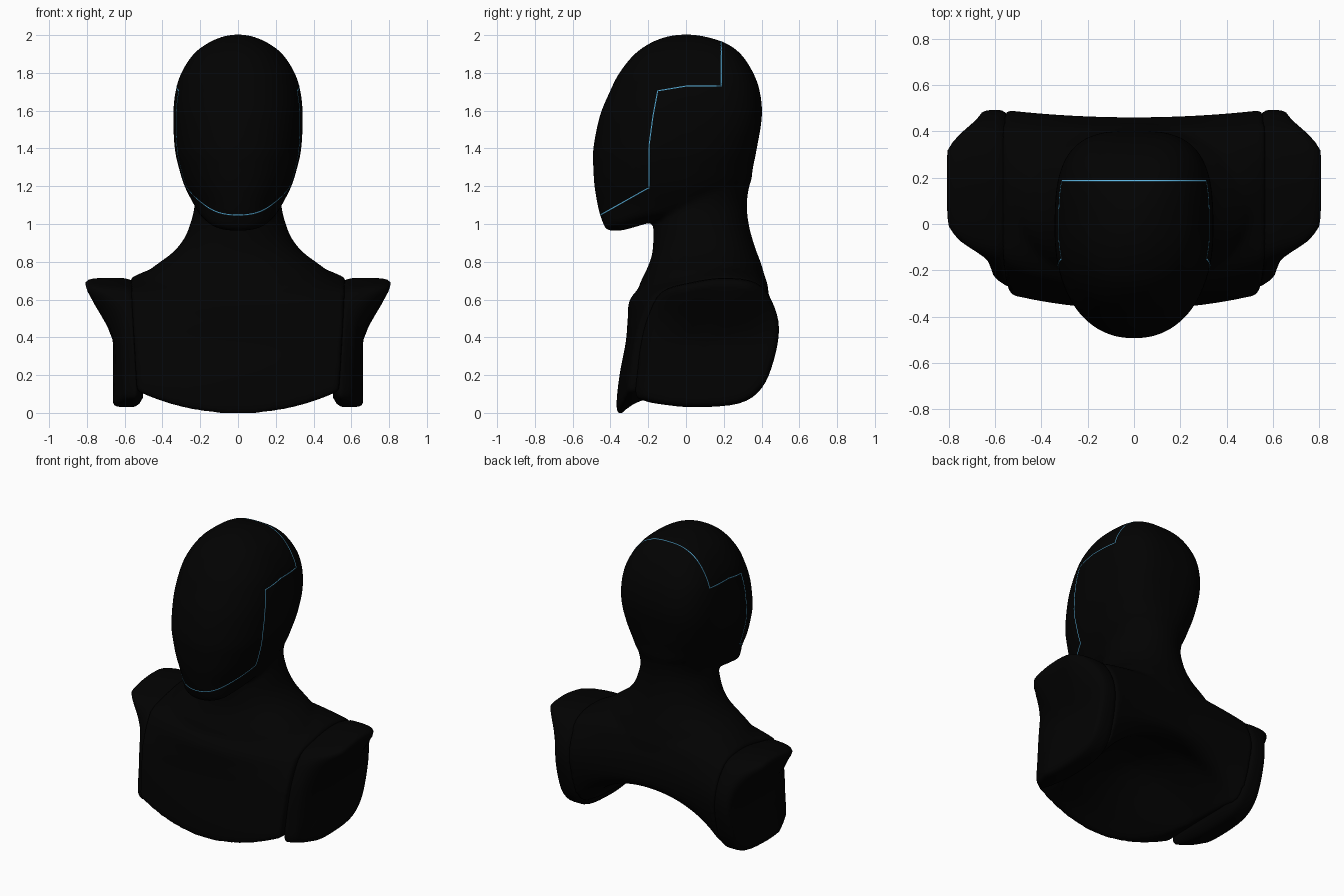
import bpy, bmesh, math
from mathutils import Vector
from mathutils.bvhtree import BVHTree

if "Cube" in bpy.data.objects:
    bpy.data.objects.remove(bpy.data.objects["Cube"])


def material(name, rgb):
    m = bpy.data.materials.new(name)
    m.diffuse_color = (*rgb, 1)
    m.use_nodes = True
    m.node_tree.nodes["Principled BSDF"].inputs["Base Color"].default_value = m.diffuse_color
    return m


BLACK = material("matte_black", (0.0006, 0.0006, 0.0006))
BLUE = material("seam_blue", (0.12, 0.52, 0.85))


def spline(keys, n, closed=False):
    """Catmull-Rom resampling of a short list of keys, n steps per span."""
    k, out = len(keys), []
    for i in range(k if closed else k - 1):
        ids = [i - 1, i, i + 1, i + 2]
        ids = [j % k if closed else min(max(j, 0), k - 1) for j in ids]
        a, b, c, d = (Vector(keys[j]) for j in ids)
        for s in range(n):
            t = s / n
            out.append(0.5 * (2 * b + (c - a) * t + (2 * a - 5 * b + 4 * c - d) * t * t
                              + (3 * b - a - 3 * c + d) * t ** 3))
    if not closed:
        out.append(Vector(keys[-1]))
    return out


def loft(bm, rings):
    """Skin a row of closed rings and cap both ends."""
    rows = [[bm.verts.new(p) for p in r] for r in rings]
    n = len(rows[0])
    for a, b in zip(rows, rows[1:]):
        for i in range(n):
            bm.faces.new((a[i], a[(i + 1) % n], b[(i + 1) % n], b[i]))
    bm.faces.new(rows[0][::-1])
    bm.faces.new(rows[-1])


def finish(bm, name, mat):
    bmesh.ops.recalc_face_normals(bm, faces=bm.faces)
    for f in bm.faces:
        f.smooth = True
    me = bpy.data.meshes.new(name)
    bm.to_mesh(me)
    bm.free()
    me.materials.append(mat)
    ob = bpy.data.objects.new(name, me)
    bpy.context.collection.objects.link(ob)
    return ob


def clamp(v):
    return min(max(v, 0), 1)


def oval(z, front, back, w, pf, pb, n=64):
    """Horizontal superellipse ring with separate front and back roundness."""
    pts = []
    for i in range(n):
        a = 2 * math.pi * i / n
        c, s = math.cos(a), math.sin(a)
        e = 2 / (pb if s > 0 else pf)
        x = w * math.copysign(abs(c) ** e, c)
        y = (front + back) / 2 + (back - front) / 2 * math.copysign(abs(s) ** e, s)
        pts.append((x, y, z))
    return pts


# Head: height, front, back, half width
HEAD = [(.964, -.40, -.35, .03), (.973, -.424, -.31, .09), (.99, -.434, -.25, .135),
        (1.012, -.442, -.17, .165), (1.05, -.456, .05, .202), (1.1, -.468, .25, .232),
        (1.2, -.485, .335, .283),
        (1.3, -.491, .355, .314), (1.4, -.491, .375, .335), (1.57, -.457, .402, .343),
        (1.7, -.404, .391, .331), (1.8, -.353, .356, .300), (1.9, -.272, .29, .235),
        (1.96, -.185, .205, .155), (1.992, -.1, .1, .08), (2.003, -.03, .03, .02)]

# Side outlines (y, z): chest at the middle, and at the shoulder joint
MIDDLE = [(-.368, .03), (-.352, .2), (-.318, .38), (-.308, .5), (-.285, .62), (-.1, .78),
          (.1, .85), (.37, .75), (.44, .62), (.46, .5), (.445, .39), (.36, .355),
          (.2, .40), (-.05, .36), (-.25, .12), (-.34, -.005)]
JOINT = [(-.305, .10), (-.295, .22), (-.275, .36), (-.235, .5), (-.15, .64), (.02, .69),
         (.2, .715), (.37, .69), (.455, .59), (.492, .45), (.465, .28), (.4, .13),
         (.28, .05), (.05, .03), (-.15, .045), (-.26, .065)]
middle, joint = spline(MIDDLE, 4, True), spline(JOINT, 4, True)


def joint_x(z):
    return .53 + .055 * z


# Torso, neck and head, fused into one smooth skin
NECK = [(.5, -.26, .44, .5), (.66, -.25, .435, .54), (.73, -.222, .415, .50),
        (.79, -.195, .398, .425), (.85, -.178, .375, .345), (.92, -.173, .352, .287),
        (1.0, -.173, .332, .253), (1.1, -.17, .322, .23), (1.2, -.15, .334, .243),
        (1.3, -.12, .352, .27), (1.4, -.1, .36, .28)]
bm = bmesh.new()
rings = []
for i in range(-24, 25):
    s = i / 24
    ring = []
    for m, j in zip(middle, joint):
        p = m.lerp(j, s * s)
        ring.append((s * joint_x(p.y), p.x, max(p.y, .122 * s * s - .006)))
    rings.append(ring)
loft(bm, rings)
loft(bm, [oval(*k, 2.1, 2.1) for k in spline(NECK, 4)])
loft(bm, [oval(*k, 2.2, 2.1 + .95 * clamp((k[0] - 1.15) / .35)) for k in spline(HEAD, 4)])
body = finish(bm, "bust_body", BLACK)
mod = body.modifiers.new("fuse", 'REMESH')
mod.mode = 'VOXEL'
mod.voxel_size = 0.012
mod.use_smooth_shade = True
mod = body.modifiers.new("relax", 'SMOOTH')
mod.factor = 0.5
mod.iterations = 14

# Visor seam: a closed line cast onto the head surface
tree = BVHTree.FromObject(body, bpy.context.evaluated_depsgraph_get())


def cast(origin, direction):
    """Outer surface along a ray, sunk a little so only a sliver shows."""
    d = Vector(direction).normalized()
    hit, normal, _, _ = tree.ray_cast(Vector(origin) + d * 2, -d)
    return hit - normal * .003 if hit else None


SIDE = [(-.195, 1.19), (-.195, 1.42), (-.175, 1.57), (-.15, 1.705), (0, 1.73), (.18, 1.73)]
side = []
for (y0, z0), (y1, z1) in zip(SIDE, SIDE[1:]):
    side += [(y0 + (y1 - y0) * i / 12, z0 + (z1 - z0) * i / 12) for i in range(12)]
arc = [math.pi * i / 90 for i in range(91)]
seam = [cast((0, y, z), (1, 0, 0)) for y, z in side]
seam += [cast((0, .187, 1.73), (math.cos(a), 0, math.sin(a))) for a in arc]
seam += [cast((0, y, z), (-1, 0, 0)) for y, z in reversed(side)]
seam += [cast((0, -.2, 1.19), (-math.cos(a), -.87 * math.sin(a), -.49 * math.sin(a)))
         for a in arc[1:-1]]
seam = [p for p in seam if p]
cu = bpy.data.curves.new("visor_seam", 'CURVE')
cu.dimensions = '3D'
cu.bevel_depth = 0.0048
cu.bevel_resolution = 2
sp = cu.splines.new('POLY')
sp.points.add(len(seam) - 1)
for p, co in zip(sp.points, seam):
    p.co = (*co, 1)
sp.use_cyclic_u = True
cu.materials.append(BLUE)
bpy.context.collection.objects.link(bpy.data.objects.new("visor_seam", cu))


# Arm stubs: rim flares at the top middle, rounded edges, flat end
def end_x(y, z):
    t = clamp((z - .35) / .33)
    window = 1 - clamp(-y / .22) ** 1.4 - clamp((y - .31) / .18) ** 1.3
    flare = .145 * t * t * (3 - 2 * t) ** .8 * max(window, 0)
    return .662 + flare - .05 * clamp((-y - .1) / .18)


CENTRE = Vector((.1, .37))
# fraction of the way from joint to end, outline scale
STEPS = [(-.25, .85), (-.08, .945), (.05, .98), (.15, .995), (.3, 1.0), (.6, 1.0),
         (.82, .99), (.94, .97), (1.0, .93), (1.0, .85), (.99, .6), (.98, .3), (.98, .05)]
for side_name, sign in (("right", 1), ("left", -1)):
    bm = bmesh.new()
    rings = []
    for f, scale in STEPS:
        ring = []
        for p in joint:
            q = CENTRE + (p - CENTRE) * scale
            x0 = joint_x(q.y)
            # front edge tucks in behind the chest towards the end
            tuck = (.03 + .05 * clamp(f)) * clamp(-q.x / .3)
            ring.append((sign * (x0 + (end_x(q.x, q.y) - x0) * f), q.x + tuck, q.y))
        rings.append(ring)
    loft(bm, rings)
    finish(bm, side_name + "_arm_stub", BLACK)
